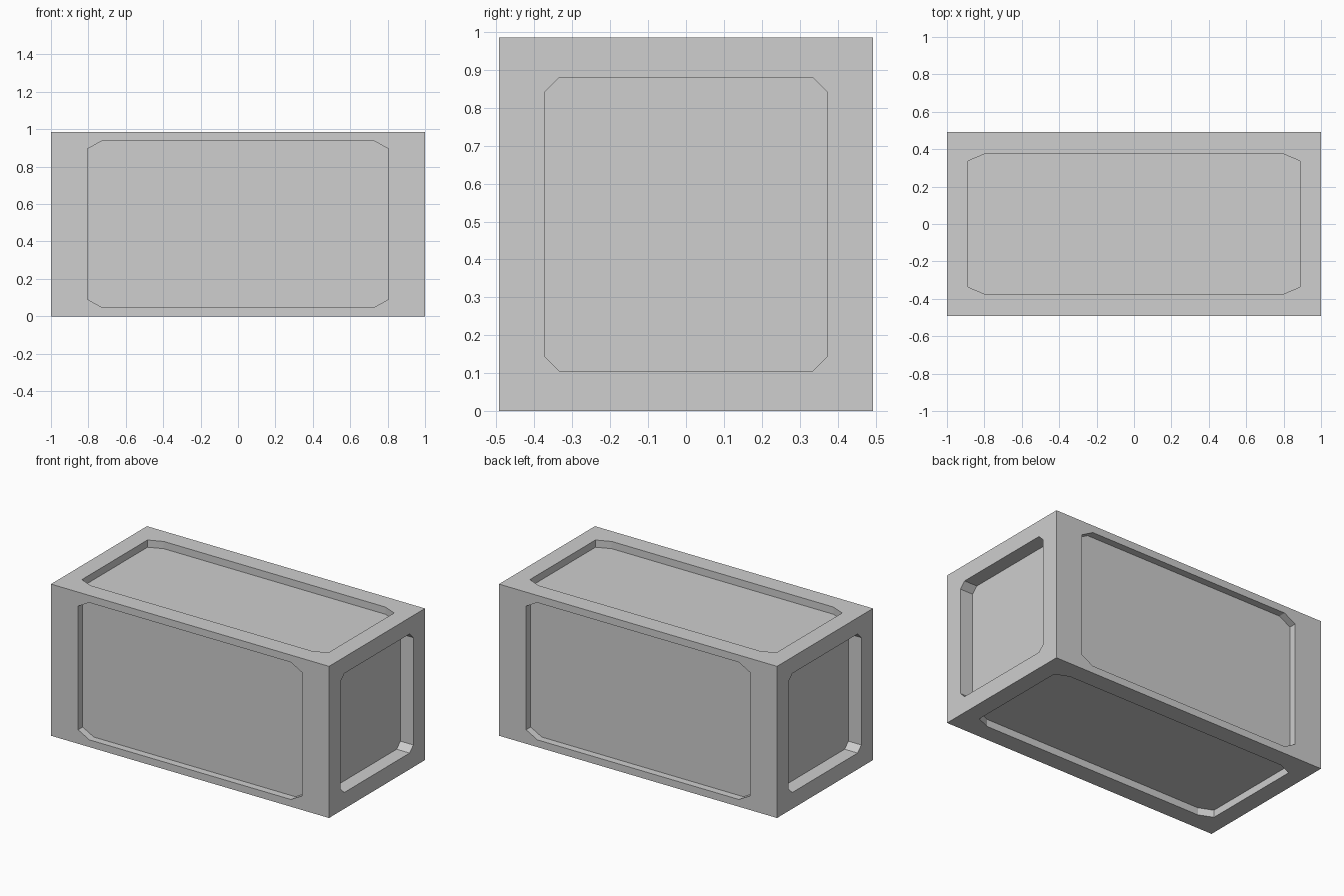
import bpy, bmesh
from mathutils import Vector

cube = bpy.data.objects.get("Cube")
if cube:
    bpy.data.objects.remove(cube, do_unlink=True)

HALF = Vector((1.0, 0.493, 0.493))   # half size of the block

grey = bpy.data.materials.new("light_grey")
grey.use_nodes = True
colour = (0.62, 0.62, 0.62, 1)
grey.diffuse_color = colour
grey.node_tree.nodes["Principled BSDF"].inputs["Base Color"].default_value = colour

bm = bmesh.new()


def octagon(w, h, cw, ch):
    """Rectangle of half size w, h with cut corners, anticlockwise."""
    return [(w, ch - h), (w, h - ch), (w - cw, h), (cw - w, h),
            (-w, h - ch), (-w, ch - h), (cw - w, -h), (w - cw, -h)]


def panel_side(axis, sign, panel, depth):
    """One side of the block: flat frame, straight walls and a recessed panel."""
    a, b = (axis + 1) % 3, (axis + 2) % 3

    def vert(u, v, inset=0.0):
        p = Vector()
        p[axis], p[a], p[b] = sign * (HALF[axis] - inset), u, v
        return bm.verts.new(p)

    A, B = HALF[a], HALF[b]
    outer = [vert(A, -B), vert(A, B), vert(-A, B), vert(-A, -B)]
    shape = octagon(*panel)
    rim = [vert(u, v) for u, v in shape]
    floor = [vert(u, v, depth) for u, v in shape]
    faces = [floor]
    for i in range(8):
        j = (i + 1) % 8
        faces.append([rim[i], rim[j], floor[j], floor[i]])
    # frame: a strip along each edge and a triangle at each cut corner
    for k in range(4):
        n = (k + 1) % 4
        faces.append([outer[k], outer[n], rim[2 * k + 1], rim[2 * k]])
        faces.append([outer[n], rim[(2 * k + 2) % 8], rim[2 * k + 1]])
    for f in faces:
        bm.faces.new(f if sign > 0 else f[::-1])


for s in (-1, 1):
    # panel sizes follow the cyclic axis order y-z, z-x, x-y
    panel_side(0, s, (0.373, 0.387, 0.038, 0.038), 0.093)
    panel_side(1, s, (0.446, 0.805, 0.044, 0.08), 0.047)
    panel_side(2, s, (0.887, 0.375, 0.09, 0.038), 0.047)

bmesh.ops.remove_doubles(bm, verts=bm.verts, dist=0.0001)
bmesh.ops.recalc_face_normals(bm, faces=bm.faces)

mesh = bpy.data.meshes.new("panelled_block")
bm.to_mesh(mesh)
bm.free()
mesh.materials.append(grey)
block = bpy.data.objects.new("panelled_block", mesh)
block.location.z = HALF.z
bpy.context.collection.objects.link(block)
